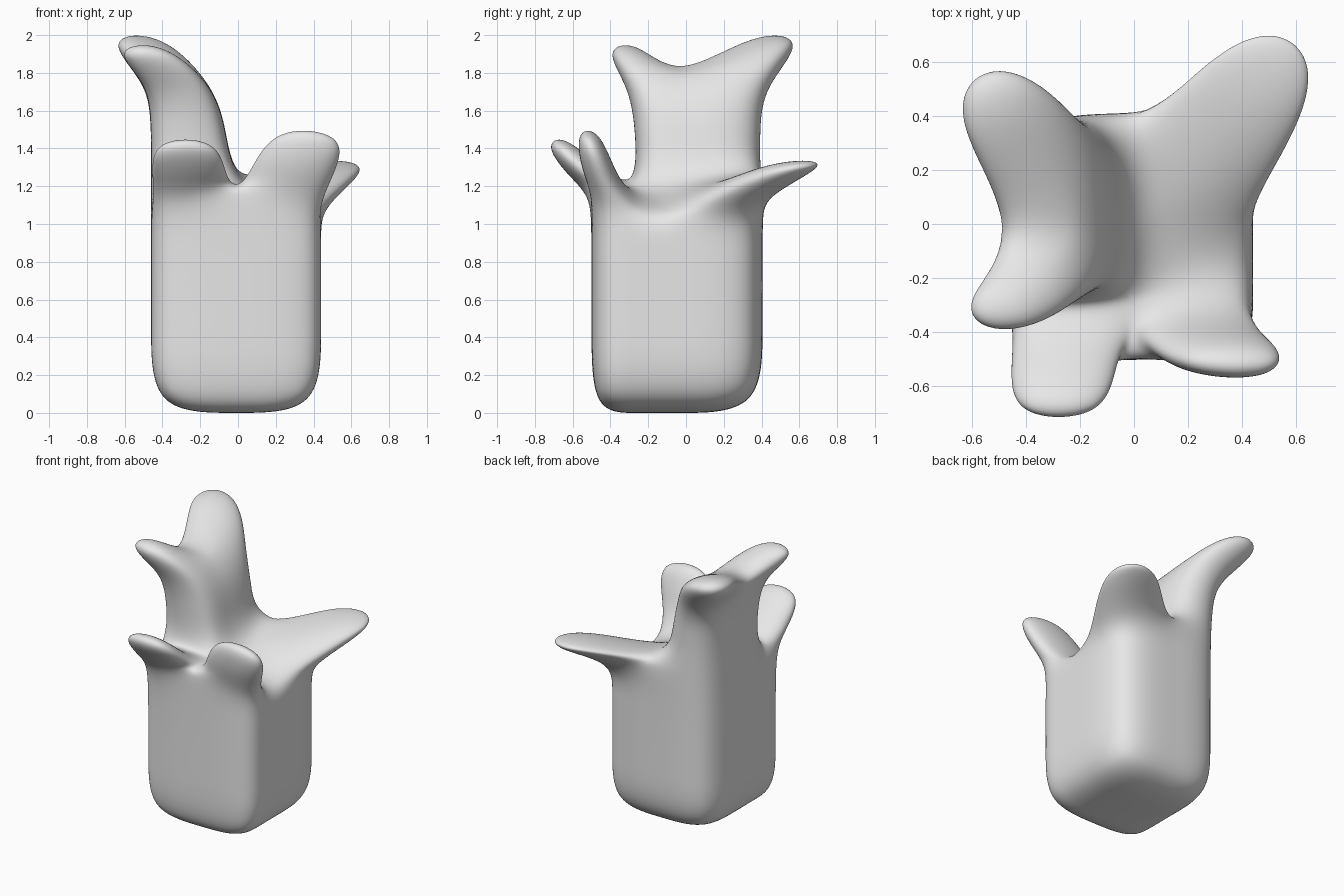
import bpy
import bmesh

cube = bpy.data.objects.get("Cube")
if cube:
    bpy.data.objects.remove(cube, do_unlink=True)

bm = bmesh.new()


def ring(points):
    return [bm.verts.new(p) for p in points]


def loft(a, b):
    """Join two equal loops with a band of quads."""
    n = len(a)
    for i in range(n):
        j = (i + 1) % n
        bm.faces.new((a[i], a[j], b[j], b[i]))


def grow(base, *loops):
    """Extrude an opening through loops and return the last one."""
    for points in loops:
        nxt = ring(points)
        loft(base, nxt)
        base = nxt
    return base


def petal(base, *loops):
    bm.faces.new(grow(base, *loops))


# Body: a square column, two cells wide and three cells deep
X, Y = (-0.46, -0.01, 0.44), (-0.50, -0.27, -0.05, 0.405)
ORDER = [(0, 0), (1, 0), (2, 0), (2, 1), (2, 2), (2, 3), (1, 3), (0, 3), (0, 2), (0, 1)]
low, high = [[(X[i], Y[j], z) for i, j in ORDER] for z in (0, 0.9)]
low = ring(low)
high = grow(low, [(X[i], Y[j], 0.45) for i, j in ORDER], high)

# Flat underside
a, b = ring([(X[1], Y[1], 0), (X[1], Y[2], 0)])
for i, face in enumerate([(0, 1, a, 9), (1, 2, 3, a), (9, a, b, 8),
                          (a, 3, 4, b), (8, b, 6, 7), (b, 4, 5, 6)]):
    bm.faces.new([low[v] if isinstance(v, int) else v for v in face])

# Rim and the floor between the petals
rim = grow(high, [(-0.46, -0.52, 1.10), (-0.01, -0.50, 1.20), (0.44, -0.50, 1.10),
                  (0.44, -0.25, 1.08), (0.44, -0.05, 1.07), (0.44, 0.40, 1.10),
                  (-0.01, 0.41, 1.25), (-0.46, 0.41, 1.20), (-0.46, -0.05, 1.20),
                  (-0.46, -0.28, 1.20)])
fork, centre = ring([(-0.01, -0.26, 1.17), (-0.01, -0.05, 1.14)])
bm.faces.new((fork, rim[3], rim[4], centre))

# Low front right petal, curling forward
petal([rim[0], rim[1], fork, rim[9]],
      [(-0.48, -0.63, 1.24), (-0.05, -0.62, 1.25), (-0.05, -0.45, 1.30), (-0.47, -0.44, 1.30)],
      [(-0.47, -0.76, 1.42), (-0.09, -0.76, 1.42), (-0.11, -0.66, 1.49), (-0.45, -0.66, 1.49)])

# Upright front left petal
petal([rim[1], rim[2], rim[3], fork],
      [(0.04, -0.54, 1.30), (0.53, -0.59, 1.30), (0.53, -0.36, 1.22), (0.05, -0.36, 1.27)],
      [(0.18, -0.58, 1.53), (0.59, -0.60, 1.50), (0.61, -0.44, 1.47), (0.20, -0.46, 1.54)])

# Broad back left petal, spread outward
petal([centre, rim[4], rim[5], rim[6]],
      [(0.40, 0.45, 1.35), (0.81, 0.44, 1.37), (0.79, 0.87, 1.31), (0.31, 0.87, 1.37)])

# Tall stalk on the right half
stalk = grow([rim[9], fork, centre, rim[6], rim[7], rim[8]],
             [(-0.465, -0.28, 1.48), (-0.07, -0.27, 1.48), (-0.06, -0.05, 1.48),
              (-0.06, 0.41, 1.48), (-0.465, 0.41, 1.48), (-0.455, -0.05, 1.48)],
             [(-0.50, -0.32, 1.72), (-0.12, -0.30, 1.73), (-0.13, -0.05, 1.77),
              (-0.11, 0.42, 1.73), (-0.51, 0.43, 1.72), (-0.46, -0.05, 1.77)])

# Two petals splitting from the top of the stalk
petal([stalk[0], stalk[1], stalk[2], stalk[5]],
      [(-0.70, -0.45, 1.90), (-0.33, -0.46, 1.97), (-0.50, -0.27, 2.01), (-0.70, -0.25, 1.95)])
petal([stalk[5], stalk[2], stalk[3], stalk[4]],
      [(-0.75, 0.31, 2.01), (-0.53, 0.43, 2.06), (-0.32, 0.65, 2.03), (-0.74, 0.70, 1.96)])

bmesh.ops.recalc_face_normals(bm, faces=bm.faces[:])
for f in bm.faces:
    f.smooth = True
mesh = bpy.data.meshes.new("petal_column")
bm.to_mesh(mesh)
bm.free()
column = bpy.data.objects.new("petal_column", mesh)
bpy.context.collection.objects.link(column)

# Rounded surface
sub = column.modifiers.new("Rounding", 'SUBSURF')
sub.levels = sub.render_levels = 4

# Plain grey
grey = bpy.data.materials.new("plain_grey")
grey.use_nodes = True
colour = (0.8, 0.8, 0.8, 1)
grey.diffuse_color = colour
grey.node_tree.nodes["Principled BSDF"].inputs["Base Color"].default_value = colour
mesh.materials.append(grey)
